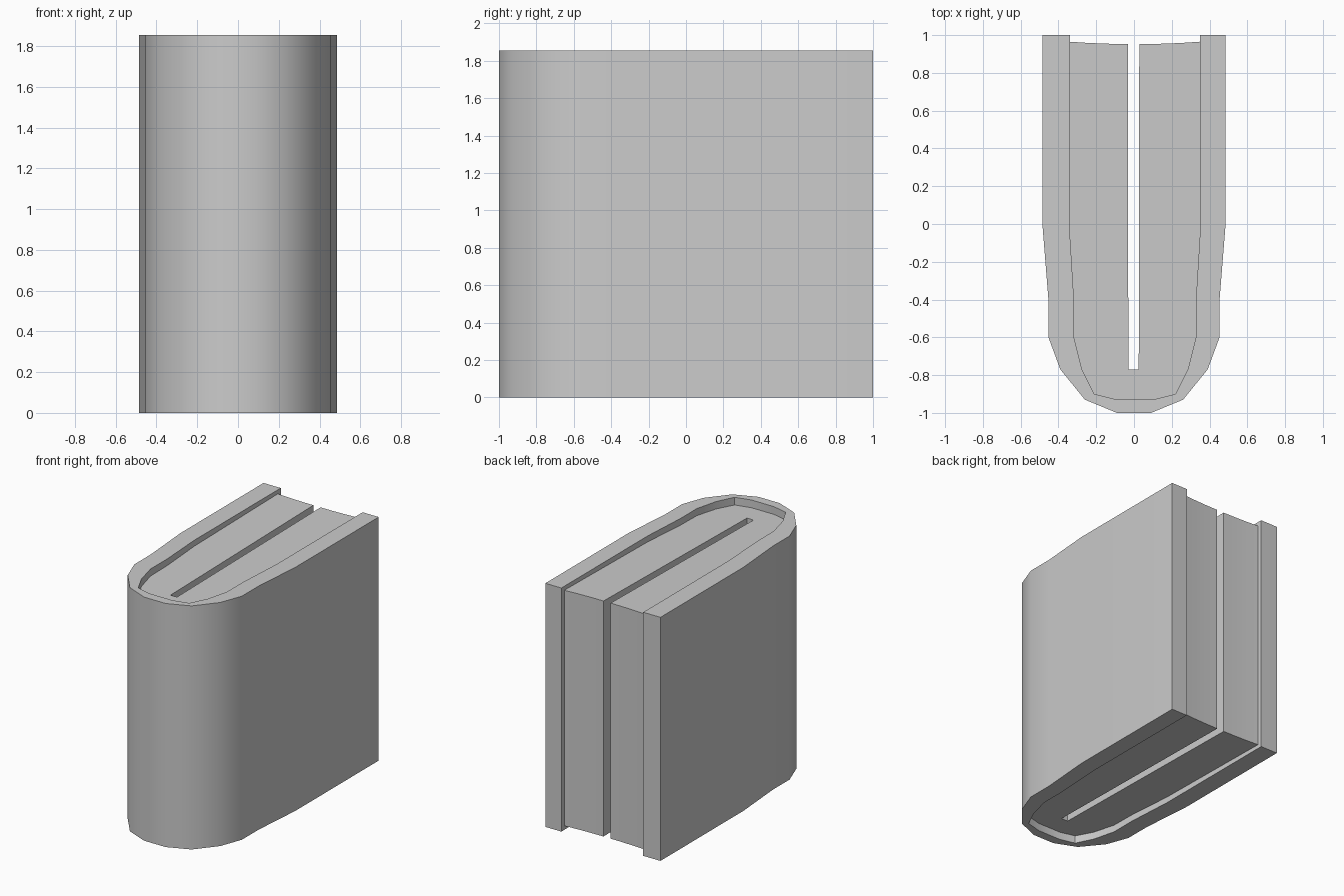
import bpy, bmesh, math

if "Cube" in bpy.data.objects:
    bpy.data.objects.remove(bpy.data.objects["Cube"])

H = 1.855


def prism(name, outline, inset):
    """Closed prism from a 2D outline; inset(y) pulls both end caps inward."""
    bm = bmesh.new()
    low = [bm.verts.new((x, y, inset(y))) for x, y in outline]
    high = [bm.verts.new((x, y, H - inset(y))) for x, y in outline]
    bm.faces.new(low[::-1])
    bm.faces.new(high)
    n = len(outline)
    for i in range(n):
        j = (i + 1) % n
        bm.faces.new((low[i], low[j], high[j], high[i]))
    bmesh.ops.recalc_face_normals(bm, faces=bm.faces[:])
    mesh = bpy.data.meshes.new(name)
    bm.to_mesh(mesh)
    bm.free()
    obj = bpy.data.objects.new(name, mesh)
    bpy.context.collection.objects.link(obj)
    bpy.context.view_layer.objects.active = obj
    obj.select_set(True)
    bpy.ops.object.shade_smooth_by_angle(angle=math.radians(35))
    obj.select_set(False)


def mirrored(half, shift=0.0):
    """Half outline (+x, back to spine) continued up the -x side."""
    return ([(x + shift, y) for x, y in half]
            + [(-x + shift, y) for x, y in reversed(half)])


outer = [(.485, 1), (.485, 0), (.453, -.4), (.453, -.6),
         (.39, -.77), (.26, -.93), (.09, -1)]
inner = [(.345, -.04), (.323, -.4), (.323, -.6),
         (.28, -.77), (.215, -.9), (.095, -.93)]

# wrapped cover with rounded spine
cover_inner = mirrored([(.345, 1)] + inner, .005)
prism("cover", mirrored(outer) + cover_inner[::-1], lambda y: 0.0)

# recessed page block, hollowed fore edge, split by a slot
back = [(.03, .953), (.13, .954), (.24, .958), (.345, .965)]
slot = [(-.03, -.77), (.025, -.77)]
pages = mirrored(back[::1] + inner, .0)
pages = [(x + .005 if abs(x) > .05 else x - .002, y) for x, y in pages]
prism("page_block", pages + slot, lambda y: .045 - .015 * y)
